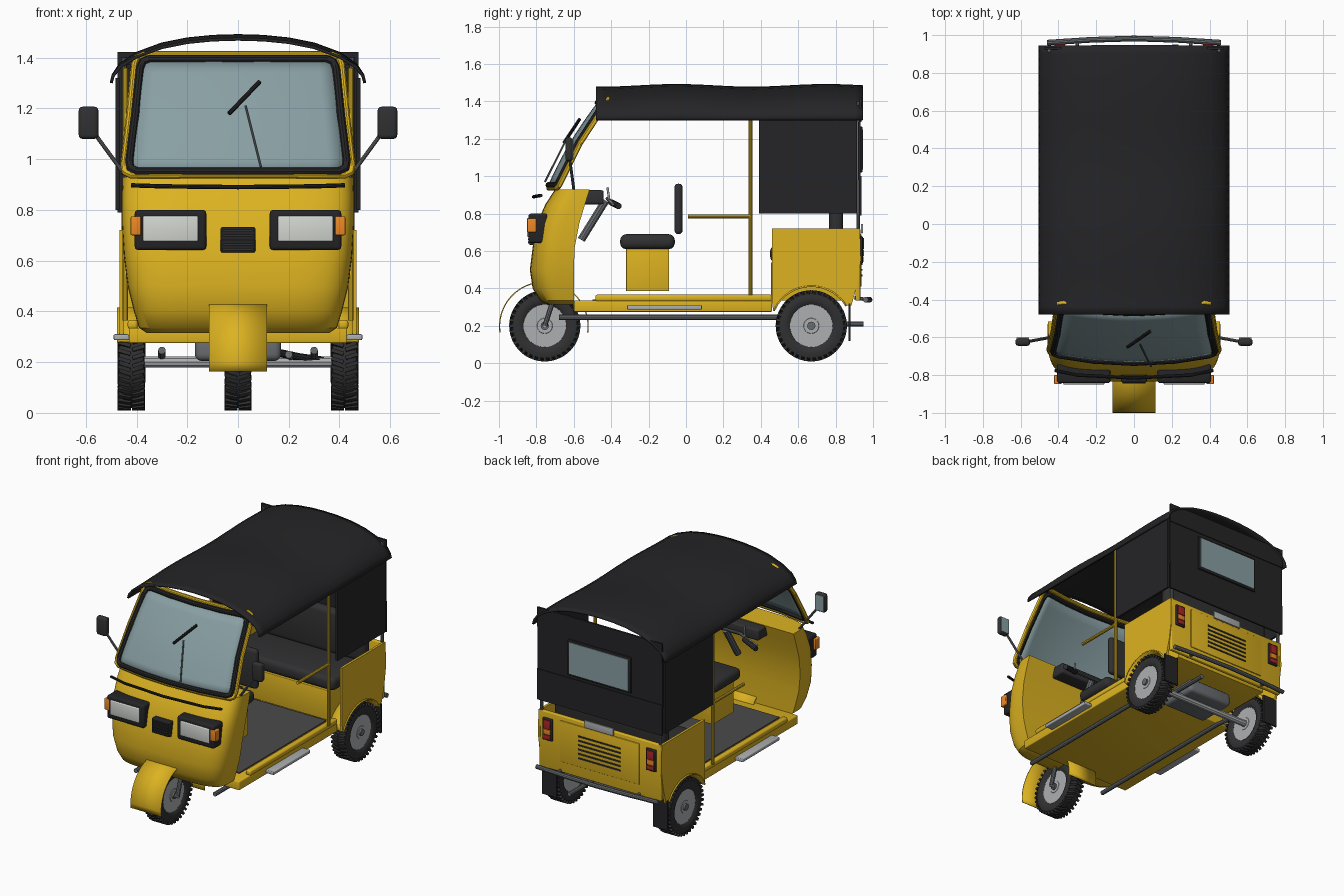
import bpy, bmesh, math
from mathutils import Vector, Matrix

if "Cube" in bpy.data.objects:
    bpy.data.objects.remove(bpy.data.objects["Cube"])

COL = {'yellow': (.72, .45, .015), 'black': (.018, .018, .02), 'rubber': (.03, .03, .032),
       'glass': (.25, .35, .37), 'steel': (.14, .15, .16), 'alu': (.42, .43, .44),
       'lens': (.65, .68, .64), 'amber': (.85, .25, .02), 'red': (.4, .02, .02), 'mat': (.07, .07, .07)}
MATS = {}
for k, c in COL.items():
    MATS[k] = bpy.data.materials.new(k)
    MATS[k].diffuse_color = (*c, 1)

def finish(o, col):
    o.data.materials.clear()
    o.data.materials.append(MATS[col])
    bpy.ops.object.select_all(action='DESELECT')
    o.select_set(True)
    bpy.context.view_layer.objects.active = o
    bpy.ops.object.shade_smooth_by_angle(angle=math.radians(35))
    return o

def from_bm(name, bm, col):
    bmesh.ops.recalc_face_normals(bm, faces=bm.faces)
    me = bpy.data.meshes.new(name)
    bm.to_mesh(me)
    bm.free()
    o = bpy.data.objects.new(name, me)
    bpy.context.collection.objects.link(o)
    return finish(o, col)

def box(name, x, y, z, col, bevel=0.0):
    bm = bmesh.new()
    bmesh.ops.create_cube(bm, size=1)
    for v in bm.verts:
        v.co = Vector([sum(r) / 2 + c * (r[1] - r[0]) for r, c in zip((x, y, z), v.co)])
    if bevel:
        bmesh.ops.bevel(bm, geom=bm.edges[:], offset=bevel, segments=3, affect='EDGES', profile=.5)
    return from_bm(name, bm, col)

def pair(name, x, y, z, col, bevel=0.0):
    for s, n in ((1, 'right_'), (-1, 'left_')):
        box(n + name, sorted((s * x[0], s * x[1])), y, z, col, bevel)

def tube(name, pts, r, col, cyclic=False):
    cu = bpy.data.curves.new(name, 'CURVE')
    cu.dimensions = '3D'
    cu.bevel_depth, cu.bevel_resolution, cu.use_fill_caps = r, 3, True
    sp = cu.splines.new('POLY')
    sp.points.add(len(pts) - 1)
    for p, q in zip(sp.points, pts):
        p.co = (*q, 1)
    sp.use_cyclic_u = cyclic
    o = bpy.data.objects.new(name, cu)
    bpy.context.collection.objects.link(o)
    bpy.ops.object.select_all(action='DESELECT')
    o.select_set(True)
    bpy.context.view_layer.objects.active = o
    bpy.ops.object.convert(target='MESH')
    return finish(bpy.context.view_layer.objects.active, col)

def tubes(name, pts, r, col):
    for s, n in ((1, 'right_'), (-1, 'left_')):
        tube(n + name, [(s * x, y, z) for x, y, z in pts], r, col)

def loft(name, rings, col, closed=True, caps=True, thick=0):
    bm = bmesh.new()
    vs = [[bm.verts.new(p) for p in ring] for ring in rings]
    n = len(vs[0])
    for a, b in zip(vs, vs[1:]):
        for i in range(n if closed else n - 1):
            j = (i + 1) % n
            bm.faces.new((a[i], a[j], b[j], b[i]))
    if caps:
        bm.faces.new(vs[0])
        bm.faces.new(vs[-1])
    o = from_bm(name, bm, col)
    if thick:
        m = o.modifiers.new('thickness', 'SOLIDIFY')
        m.thickness, m.offset = thick, 0
    return o

def lathe(name, prof, c, col, segs=40):
    rings = [[(c[0] + x, c[1] + r * math.cos(a), c[2] + r * math.sin(a))
              for a in [2 * math.pi * i / segs for i in range(segs)]] for x, r in prof]
    return loft(name, rings, col)

# Wheels: tyre, tread lugs, rim, hub and vent holes
def wheel(name, c):
    half = [(.036, .11), (.049, .125), (.052, .15), (.047, .172), (.03, .181)]
    lathe(name + '_tyre', [(-x, r) for x, r in half] + half[::-1], c, 'rubber')
    lathe(name + '_rim', [(-.04, .114), (-.04, .104), (-.03, .1), (-.03, .05), (-.042, .04), (-.042, .02),
                          (.042, .02), (.042, .04), (.03, .05), (.03, .1), (.04, .104), (.04, .114)], c, 'alu')
    lathe(name + '_hub', [(-.055, .022), (.055, .022)], c, 'steel', 16)
    lugs, holes = bmesh.new(), bmesh.new()
    for i in range(36):
        for s in (1, -1):
            m = (Matrix.Translation(c) @ Matrix.Rotation(math.tau * (i + s * .25) / 36, 4, 'X')
                 @ Matrix.Translation((s * .028, 0, .18)) @ Matrix.Rotation(s * .3, 4, 'Z')
                 @ Matrix.Diagonal((.05, .015, .02, 1)))
            bmesh.ops.create_cube(lugs, size=1, matrix=m)
    for i in range(8):
        m = (Matrix.Translation(c) @ Matrix.Rotation(math.tau * i / 8, 4, 'X') @ Matrix.Translation((0, 0, .076))
             @ Matrix.Rotation(math.pi / 2, 4, 'Y'))
        bmesh.ops.create_cone(holes, cap_ends=True, segments=12, radius1=.012, radius2=.012, depth=.063, matrix=m)
    from_bm(name + '_tread', lugs, 'rubber')
    from_bm(name + '_vents', holes, 'rubber')

wheel('front_wheel', (0, -.755, .2))
wheel('right_rear_wheel', (.42, .67, .2))
wheel('left_rear_wheel', (-.42, .67, .2))

# Front fender and fork
arc = [math.radians(-8 + 196 * i / 24) for i in range(25)]
loft('front_fender', [[(x, -.76 + .237 * math.cos(a), .197 + .237 * math.sin(a)) for a in arc]
                      for x in (-.115, .115)], 'yellow', False, False, .006)
tubes('fork_leg', [(.07, -.755, .2), (.07, -.69, .4)], .014, 'steel')
tube('front_axle', [(-.08, -.755, .2), (.08, -.755, .2)], .012, 'alu')

# Front cowl: stacked rounded sections, closed at the back
rings = []
for z, w, yf, yb in [(.315, .36, -.74, -.6), (.335, .39, -.78, -.6), (.4, .41, -.82, -.6), (.5, .435, -.835, -.6),
                     (.62, .45, -.82, -.595), (.75, .458, -.796, -.57), (.85, .458, -.752, -.54), (.93, .455, -.7, -.515)]:
    ring = []
    for i in range(33):
        c, s = math.cos(math.pi * i / 32), max(0, math.sin(math.pi * i / 32))
        ring.append((math.copysign(w * abs(c) ** .45, c), yb + (yf - yb) * s ** .45, z))
    rings.append(ring)
loft('front_cowl', rings, 'yellow')

# Windscreen: bowed glass, gasket and frame loops
def ws(x, z, d=0):
    v = (z - .94) / .47
    return (x, -.74 + .28 * v - .02 * math.sin(math.pi * v) + .25 * x * x - d, z)
loft('windscreen_glass', [[ws((.43 - .05 * j / 8) * (i / 6 - 1), .95 + .44 * j / 8) for i in range(13)]
                          for j in range(9)], 'glass', False, False, .006)
def screen_loop(wb, wt, z0, z1):
    half = [(0, z0), (wb * .5, z0), (wb - .03, z0), (wb - .005, z0 + .012), (wb, z0 + .04), ((wb + wt) / 2, (z0 + z1) / 2),
            (wt + .004, z1 - .04), (wt - .008, z1 - .012), (wt - .035, z1), (wt * .5, z1), (0, z1)]
    return half + [(-x, z) for x, z in half[-2:0:-1]]
tube('windscreen_gasket', [ws(x, z) for x, z in screen_loop(.428, .383, .952, 1.394)], .017, 'black', True)
tube('windscreen_frame', [ws(x, z, -.008) for x, z in screen_loop(.45, .405, .937, 1.412)], .014, 'yellow', True)
tube('wiper_arm', [ws(.09, .97, .03), ws(.03, 1.21, .035)], .005, 'steel')
tube('wiper_blade', [ws(-.035, 1.18, .035), ws(.085, 1.305, .035)], .009, 'black')

# Front face details
tube('front_trim_strip', [(-.42, -.775, .897), (-.3, -.8, .893), (0, -.815, .89), (.3, -.8, .893), (.42, -.775, .897)], .009, 'black')
pair('headlight_housing', (.125, .407), (-.843, -.74), (.642, .8), 'black', .014)
pair('headlight_lens', (.157, .375), (-.85, -.8), (.676, .776), 'lens', .006)
pair('indicator', (.383, .423), (-.848, -.8), (.7, .775), 'amber', .005)
box('front_grille', (-.068, .068), (-.838, -.78), (.632, .732), 'black', .006)
for i in range(5):
    box('grille_slat', (-.062, .062), (-.845, -.83), (.641 + .018 * i, .65 + .018 * i), 'rubber')
pair('mirror', (.55, .628), (-.645, -.605), (1.08, 1.207), 'rubber', .016)
pair('mirror_glass', (.557, .621), (-.608, -.602), (1.09, 1.197), 'glass')
tubes('mirror_stalk', [(.44, -.6, .93), (.55, -.62, 1.08), (.575, -.625, 1.12)], .008, 'steel')

# Dashboard and handlebar
box('dashboard', (-.24, .24), (-.56, -.44), (.85, .925), 'rubber', .012)
tube('steering_column', [(0, -.56, .66), (0, -.43, .87)], .022, 'steel')
tube('handlebar', [(-.25, -.38, .845), (-.12, -.42, .88), (.12, -.42, .88), (.25, -.38, .845)], .01, 'steel')
tubes('handle_grip', [(.16, -.4, .86), (.28, -.36, .84)], .017, 'rubber')
tubes('brake_lever', [(.15, -.42, .94), (.16, -.41, .87), (.27, -.39, .85)], .006, 'alu')

# Floor, sills and underframe
box('floor_pan', (-.43, .43), (-.6, .46), (.275, .335), 'yellow', .006)
box('floor_mat', (-.36, .36), (-.5, .44), (.335, .342), 'mat')
pair('sill', (.395, .435), (-.485, .46), (.33, .367), 'yellow', .012)
pair('step_plate', (.43, .49), (-.315, .085), (.287, .31), 'alu', .005)
tubes('frame_rail', [(.3, -.68, .246), (.3, .5, .246), (.3, .66, .225)], .015, 'steel')
tube('rear_axle', [(-.4, .67, .2), (.4, .67, .2)], .023, 'alu')
box('gearbox', (-.17, .17), (.5, .78), (.205, .3), 'steel', .025)
tube('drive_link', [(.1, .6, .25), (.24, .66, .22), (.38, .67, .2)], .016, 'black')
tube('exhaust_pipe', [(.2, .6, .23), (.22, .75, .21), (.22, .95, .21)], .015, 'steel')

# Driver seat and passenger bench
box('driver_seat_base', (-.14, .14), (-.32, -.09), (.385, .612), 'yellow', .004)
box('driver_seat_cushion', (-.18, .18), (-.352, -.06), (.61, .69), 'rubber', .032)
box('driver_backrest', (-.18, .18), (-.062, -.018), (.69, .96), 'rubber', .02)
box('bench_base', (-.36, .36), (.455, .88), (.335, .54), 'yellow', .004)
box('bench_cushion', (-.41, .41), (.45, .84), (.54, .63), 'rubber', .03)
box('bench_backrest', (-.42, .42), (.765, .84), (.62, .92), 'rubber', .03)

# Pillars and handrails
tubes('pillar', [(.445, .345, .365), (.445, .345, 1.36)], .011, 'yellow')
tubes('handrail', [(.445, .345, .785), (.445, .01, .785)], .011, 'yellow')
tubes('roof_rail', [(.43, -.46, 1.365), (.43, .92, 1.365)], .01, 'black')
tubes('rear_post', [(.45, .92, .68), (.45, .92, 1.4)], .01, 'steel')

# Rear side panels with wheel arch, plus arch lip
arch = [math.radians(30 + 128 * i / 14) for i in range(15)]
side = [(.46, .33), (.46, .72), (.93, .72), (.935, .55), (.915, .42), (.885, .31)]
side += [(.67 + .22 * math.cos(a), .2 + .215 * math.sin(a)) for a in arch]
for s, n in ((1, 'right_'), (-1, 'left_')):
    loft(n + 'rear_side_panel', [[(s * x, y, z) for y, z in side] for x in (.452, .468)], 'yellow')
    loft(n + 'wheel_arch', [[(s * x, .67 + .215 * math.cos(a), .2 + .212 * math.sin(a)) for a in arch]
                            for x in (.35, .476)], 'yellow', False, False, .008)
pair('mud_flap', (.365, .475), (.868, .88), (.12, .32), 'black')

# Tail panel, lights, louvres, plate and bumper
box('tail_panel', (-.462, .462), (.905, .932), (.335, .72), 'yellow', .006)
box('engine_cover', (-.3, .3), (.928, .938), (.41, .69), 'yellow', .004)
for i in range(6):
    box('louvre', (-.16, .16), (.934, .943), (.465 + .03 * i, .475 + .03 * i), 'rubber')
box('number_plate', (-.11, .11), (.935, .947), (.695, .745), 'alu', .003)
pair('tail_light_housing', (.355, .43), (.925, .945), (.53, .68), 'black', .006)
pair('stop_lamp', (.365, .42), (.94, .952), (.61, .67), 'red', .003)
pair('turn_lamp', (.365, .42), (.94, .952), (.572, .607), 'amber', .003)
pair('reverse_lamp', (.365, .42), (.94, .95), (.54, .568), 'red', .003)
tube('rear_bumper', [(-.46, .96, .34), (-.23, .975, .34), (0, .982, .34), (.23, .975, .34), (.46, .96, .34)], .015, 'steel')
tubes('bumper_bracket', [(.3, .9, .35), (.3, .97, .34)], .01, 'steel')

# Canopy: arched shell with a gentle wave along its length
half = [(.5, 1.3), (.492, 1.33), (.465, 1.368), (.4, 1.41), (.3, 1.447), (.2, 1.467), (.1, 1.477), (0, 1.48)]
prof = half + [(-x, z) for x, z in half[-2::-1]]
ys = [-.48 + 1.425 * i / 32 for i in range(33)]
loft('roof_canopy', [[(x, y, z + .007 * math.cos(math.tau * (y + .05) / .8) * min(1, (z - 1.3) / .1)) for x, z in prof]
                     for y in ys], 'black', False, False, .012)

# Side curtains and rear curtain with window
pair('side_curtain', (.468, .482), (.39, .915), (.8, 1.32), 'black')
box('rear_curtain_top', (-.475, .475), (.925, .938), (1.29, 1.422), 'black')
box('rear_curtain_middle', (-.475, .475), (.92, .932), (.98, 1.29), 'black')
box('rear_curtain_bottom', (-.475, .475), (.926, .938), (.79, 1.0), 'black')
box('rear_window_frame', (-.24, .24), (.928, .943), (1.02, 1.265), 'black', .004)
box('rear_window', (-.225, .225), (.936, .947), (1.035, 1.25), 'glass')

for m in bpy.data.materials:
    if m.users and not m.is_grease_pencil:
        m.use_nodes = True
        m.node_tree.nodes["Principled BSDF"].inputs["Base Color"].default_value = m.diffuse_color
